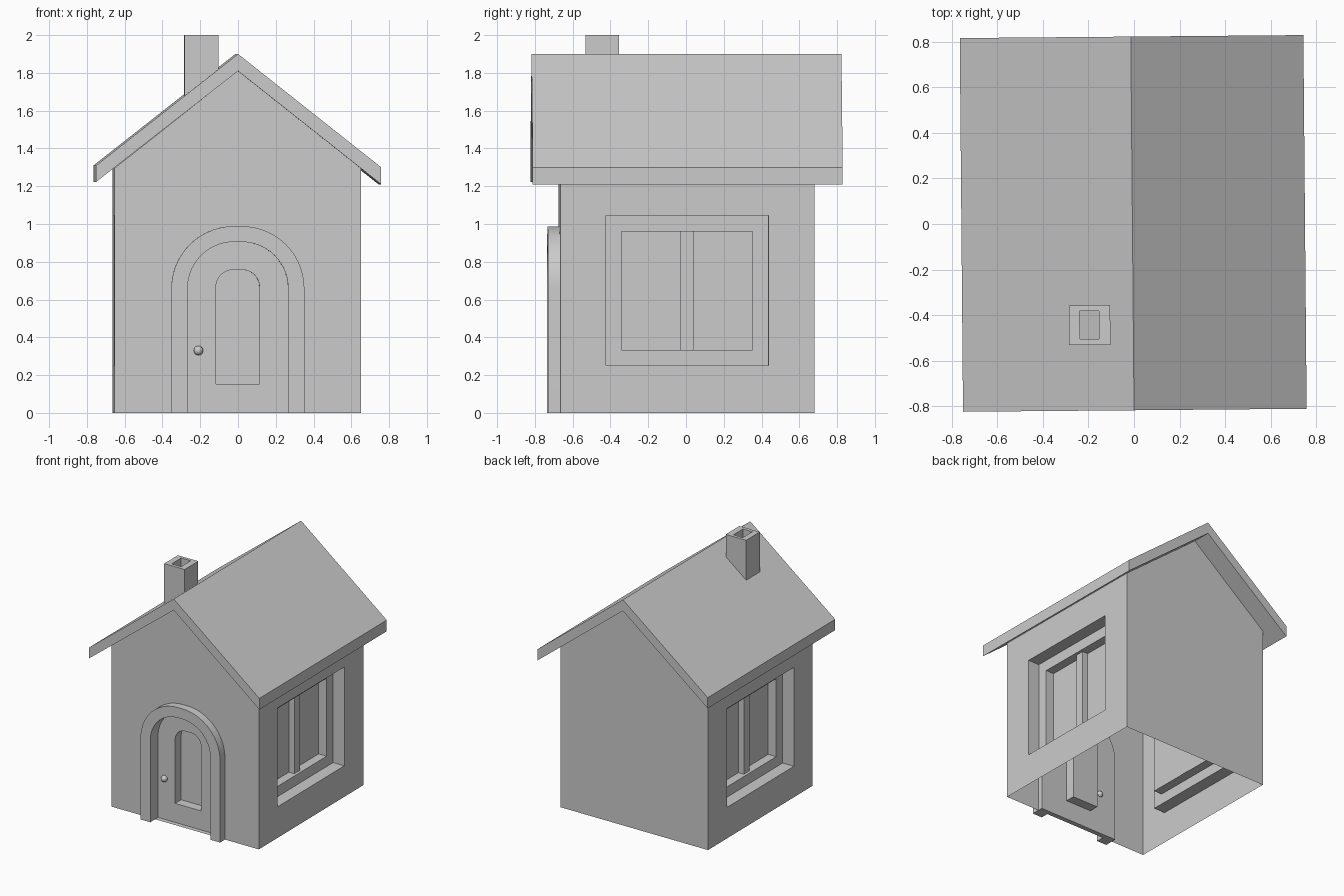
import bpy, bmesh, math

if "Cube" in bpy.data.objects:
    bpy.data.objects.remove(bpy.data.objects["Cube"])

TURN, SHIFT = math.radians(0.5), -0.007      # house sits very slightly turned
HW, YF, YB, EAVE, PEAK = 0.652, -0.67, 0.675, 1.296, 1.81


def finish(bm, name, smooth=False):
    bmesh.ops.remove_doubles(bm, verts=bm.verts, dist=1e-5)
    bmesh.ops.recalc_face_normals(bm, faces=bm.faces)
    me = bpy.data.meshes.new(name)
    bm.to_mesh(me)
    bm.free()
    ob = bpy.data.objects.new(name, me)
    bpy.context.collection.objects.link(ob)
    ob.location.x = SHIFT
    ob.rotation_euler.z = TURN
    if smooth:
        bpy.ops.object.select_all(action='DESELECT')
        ob.select_set(True)
        bpy.context.view_layer.objects.active = ob
        bpy.ops.object.shade_smooth_by_angle(angle=math.radians(30))
    return ob


def stack(bm, loops, cap=True):
    """Bridge a series of equal-length closed loops, capping the last."""
    rings = [[bm.verts.new(p) for p in lp] for lp in loops]
    n = len(rings[0])
    for a, b in zip(rings, rings[1:]):
        for i in range(n):
            j = (i + 1) % n
            bm.faces.new((a[i], a[j], b[j], b[i]))
    if cap:
        bm.faces.new(rings[-1])


def prism(name, outline, y0, y1, smooth=False):
    bm = bmesh.new()
    a = [bm.verts.new((x, y0, z)) for x, z in outline]
    b = [bm.verts.new((x, y1, z)) for x, z in outline]
    bm.faces.new(a)
    bm.faces.new(b[::-1])
    for i in range(len(a)):
        j = (i + 1) % len(a)
        bm.faces.new((a[i], b[i], b[j], a[j]))
    return finish(bm, name, smooth)


def arch(w, bottom, top, r, seg=14):
    """Door outline from bottom left, over rounded top corners, to bottom right."""
    right = [(w - r + r * math.cos(t), top - r + r * math.sin(t))
             for t in (math.pi / 2 * i / seg for i in range(seg + 1))]
    left = [(-x, z) for x, z in right]
    return [(-w, bottom)] + left + right[::-1] + [(w, bottom)]


def rect(x, y0, y1, z0, z1):
    return [(x, y0, z0), (x, y1, z0), (x, y1, z1), (x, y0, z1)]


def at_y(outline, y):
    return [(x, y, z) for x, z in outline]


# walls: open-bottomed shell with stepped window and door recesses
bm = bmesh.new()
opening = arch(0.266, 0, 0.905, 0.245)
panel = arch(0.115, 0.153, 0.757, 0.09)
for s in (-1, 1):
    stack(bm, [rect(s * HW, YF, YB, 0, EAVE),
               rect(s * HW, -0.43, 0.43, 0.25, 1.045),
               rect(s * 0.553, -0.43, 0.43, 0.25, 1.045),
               rect(s * 0.553, -0.347, 0.347, 0.333, 0.96),
               rect(s * 0.482, -0.347, 0.347, 0.333, 0.96)])
gable = [(HW, 0), (HW, EAVE), (0, PEAK), (-HW, EAVE), (-HW, 0)]
bm.faces.new([bm.verts.new(p) for p in at_y(gable, YB)])
bm.faces.new([bm.verts.new(p) for p in at_y(opening + gable, YF)])
stack(bm, [at_y(opening, YF), at_y(opening, -0.632),
           at_y(panel, -0.632), at_y(panel, -0.555)])
finish(bm, "walls", True)

# window mullions
for s, side in ((-1, "left"), (1, "right")):
    prism("window_mullion_" + side,
          [(s * 0.48, 0.333), (s * 0.53, 0.333), (s * 0.53, 0.96), (s * 0.48, 0.96)],
          -0.036, 0.036)

# raised door surround
prism("door_frame", arch(0.352, 0, 0.988, 0.33) + opening[::-1], -0.733, -0.632, True)

# door knob
bm = bmesh.new()
bmesh.ops.create_uvsphere(bm, u_segments=20, v_segments=12, radius=0.025)
bmesh.ops.translate(bm, verts=bm.verts, vec=(-0.208, -0.637, 0.33))
finish(bm, "door_knob", True)

# roof
prism("roof", [(-0.751, 1.31), (0, 1.90), (0.758, 1.30),
               (0.758, 1.21), (0, 1.81), (-0.751, 1.223)], -0.818, 0.823)

# hollow chimney, cut along the roof slope
bm = bmesh.new()


def tube_loop(x0, x1, y0, y1, top):
    return [(x, y, 2.0 if top else 1.86 + 0.79 * x)
            for x, y in ((x0, y0), (x1, y0), (x1, y1), (x0, y1))]


outer, inner = (-0.282, -0.101, -0.53, -0.355), (-0.235, -0.151, -0.503, -0.38)
stack(bm, [tube_loop(*outer, False), tube_loop(*outer, True), tube_loop(*inner, True),
           tube_loop(*inner, False), tube_loop(*outer, False)], cap=False)
finish(bm, "chimney")
